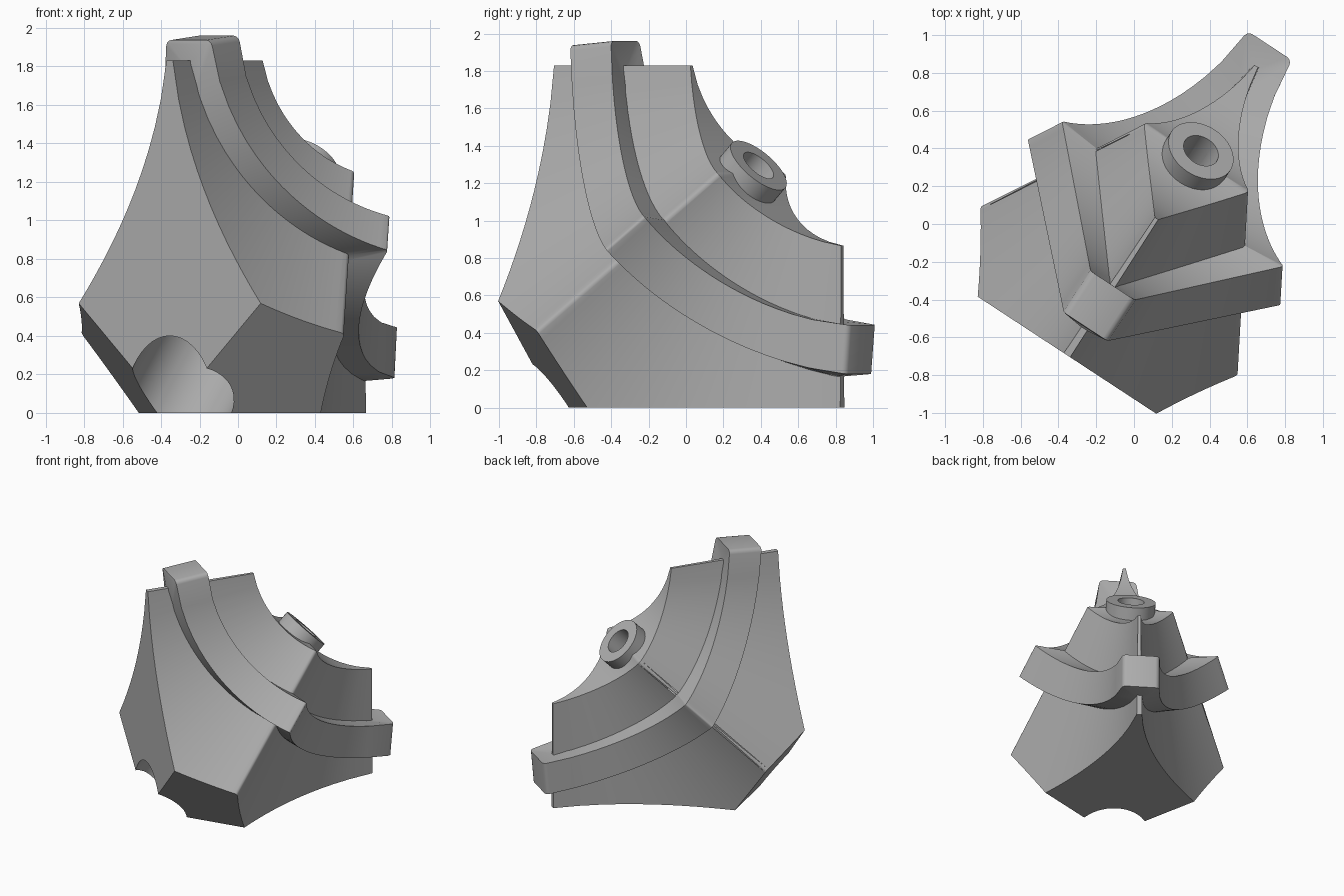
import bpy, bmesh, math
from mathutils import Vector

if "Cube" in bpy.data.objects:
    bpy.data.objects.remove(bpy.data.objects["Cube"])

H = 1.83                     # size of the corner: walls flare out from a focus H above both flat faces
CX, CY = 1.536, -0.287       # centre of the concave wall arc
NX = Vector((0.836, -0.548, 0))
HX = Vector((0.548, 0.836, 0))

grey = bpy.data.materials.new("mid_grey")
grey.diffuse_color = (0.42, 0.42, 0.42, 1)
grey.use_nodes = True
grey.node_tree.nodes["Principled BSDF"].inputs["Base Color"].default_value = grey.diffuse_color


def world(s, P, Q):
    """Local sideways position and distances below the focus -> world."""
    return NX * (s + 0.084) + HX * (H - P - 0.7756) + Vector((0, 0, H - Q))


def arc_q(x, r):
    return CY + math.sqrt(r * r - (CX - x) ** 2)


def arc(r, q0, stops, tip=0.0):
    """Points (s, P, Q) of the wall arc from tip to ridge, then mirrored to the other tip."""
    x0 = CX - math.sqrt(r * r - (q0 - CY) ** 2)
    lo, hi = x0, CX
    for _ in range(50):                       # ridge is where P equals Q
        mid = (lo + hi) / 2
        if arc_q(mid, r) < H - mid / math.sqrt(2):
            lo = mid
        else:
            hi = mid
    xs, start = [x0], x0
    for stop, count in stops:
        end = lo if stop is None else stop
        xs += [start + (end - start) * (i + 1) / count for i in range(count)]
        start = end
    pts = []
    for x in xs:
        a = x / math.sqrt(2)
        pts.append((max(a, 0) + tip * (1 - (x - x0) / (lo - x0)), H - a, arc_q(x, r)))
    pts[-1] = (pts[-1][0], pts[-1][2], pts[-1][2])
    return pts + [(s, Q, P) for s, P, Q in reversed(pts[:-1])]


def scaled(pts, f_tip, f_ridge):
    """Pull an arc towards the focus, by different amounts at its tips and its ridge."""
    half = (len(pts) - 1) / 2
    out = []
    for i, p in enumerate(pts):
        t = 1 - abs(i - half) / half
        f = f_tip + (f_ridge - f_tip) * t
        out.append(tuple(c * f for c in p))
    return out


def flip(pts):
    return [(-s, P, Q) for s, P, Q in pts]


def finish(bm, name):
    bmesh.ops.recalc_face_normals(bm, faces=bm.faces)
    me = bpy.data.meshes.new(name)
    bm.to_mesh(me)
    bm.free()
    ob = bpy.data.objects.new(name, me)
    bpy.context.collection.objects.link(ob)
    me.materials.append(grey)
    return ob


def smooth(ob):
    bpy.ops.object.select_all(action='DESELECT')
    ob.select_set(True)
    bpy.context.view_layer.objects.active = ob
    bpy.ops.object.shade_smooth_by_angle(angle=math.radians(32))


def round_edges(bm, pairs, width):
    edges = [e for e in (bm.edges.get(p) for p in pairs) if e]
    bmesh.ops.bevel(bm, geom=edges, offset=width, segments=3, profile=0.5, affect='EDGES')


def cylinder(name, radius, p0, p1):
    """Cylinder on the tilted axis between heights p0 and p1."""
    a, b = world(0, H - p0, H - p0), world(0, H - p1, H - p1)
    bm = bmesh.new()
    bmesh.ops.create_cone(bm, cap_ends=True, segments=48, radius1=radius, radius2=radius,
                          depth=(b - a).length)
    rot = (b - a).to_track_quat('Z', 'Y').to_matrix().to_4x4()
    bmesh.ops.transform(bm, matrix=rot, verts=bm.verts)
    bmesh.ops.translate(bm, vec=(a + b) / 2, verts=bm.verts)
    return finish(bm, name)


def cut(ob, cutters):
    bpy.context.view_layer.objects.active = ob
    for c in cutters:
        c.hide_render = True
        m = ob.modifiers.new("cut", 'BOOLEAN')
        m.operation, m.object, m.solver = 'DIFFERENCE', c, 'EXACT'
        bpy.ops.object.modifier_apply(modifier=m.name)


# Body: four concave walls, flat outer faces meeting at a low point, curved inner cap
M, N = 12, 20
wall = arc(1.563, 0.0, [(0.603, M), (None, N - M)], tip=0.02)
s, P, Q = wall[M]
k = (s * H / P) / (H - Q * H / P)            # slope of the slanted lower faces
outer = []
for i, (s, P, Q) in enumerate(wall):
    if i <= M:
        f = H / P
    elif i >= 2 * N - M:
        f = H / Q
    else:
        f = 2 * H * k / (s + k * (P + Q))
    outer.append((s * f, P * f, Q * f))
inner = scaled(wall, 0.527, 0.498)

bm = bmesh.new()
make = lambda pts: [bm.verts.new(world(*p)) for p in pts]
oa, ob_, ia, ib = make(outer), make(flip(outer)), make(inner), make(flip(inner))
low = bm.verts.new(world(0, H, H))
for i in range(2 * N):
    bm.faces.new((oa[i], oa[i + 1], ia[i + 1], ia[i]))
    bm.faces.new((ob_[i], ob_[i + 1], ib[i + 1], ib[i]))
    bm.faces.new((ia[i], ia[i + 1], ib[i + 1], ib[i]))
for i in (0, 2 * N):
    bm.faces.new((oa[i], ia[i], ib[i], ob_[i]))
bm.faces.new(oa[:M + 1] + [low] + ob_[M::-1])
bm.faces.new(oa[2 * N - M:] + ob_[:2 * N - M - 1:-1] + [low])
for side in (oa, ob_):
    bm.faces.new(side[M:2 * N - M + 1] + [low])
round_edges(bm, [(oa[N], ia[N]), (ob_[N], ib[N])], 0.022)
body = finish(bm, "body")

# Raised band running round all four walls, its sides square to the walls
stops = [(None, 20)]
top_low = arc(1.348, -0.11, stops)
top_high = arc(1.31, -0.13, stops)
foot = arc(1.60, 0.04, stops)
bm = bmesh.new()
rows = []
for pts, f_tip, f_ridge in ((top_low, 0.977, 0.977), (top_high, 0.835, 0.825),
                            (foot, 0.75, 0.70), (foot, 0.90, 0.853)):
    ring = scaled(pts, f_tip, f_ridge)
    if pts is top_high:                      # tips rise slightly towards the inner side
        ring[0] = (ring[0][0], ring[0][1], -0.13)
        ring[-1] = (ring[-1][0], -0.13, ring[-1][2])
    rows.append(make(ring + flip(ring)[::-1]))
n = len(rows[0])
for i in range(n):
    for r in range(4):
        a, b = rows[r], rows[(r + 1) % 4]
        bm.faces.new((a[i], a[(i + 1) % n], b[(i + 1) % n], b[i]))
round_edges(bm, [(rows[0][i], rows[1][i]) for i in (0, 40, 41, 81)], 0.03)
round_edges(bm, [(rows[0][i], rows[1][i]) for i in (20, 61)], 0.015)
bmesh.ops.remove_doubles(bm, verts=bm.verts, dist=0.0005)
band = finish(bm, "raised_band")

# Screw boss on the inner cap, with bores along the tilted axis
boss = cylinder("screw_boss", 0.187, 1.10, 1.295)
bore = cylinder("bore_cutter", 0.10, 0.5, 1.6)
socket = cylinder("socket_cutter", 0.283, -0.5, 0.9)
cut(body, [socket, bore])
cut(boss, [bore])
for c in (bore, socket):
    bpy.data.objects.remove(c)
for part in (body, band, boss):
    smooth(part)
